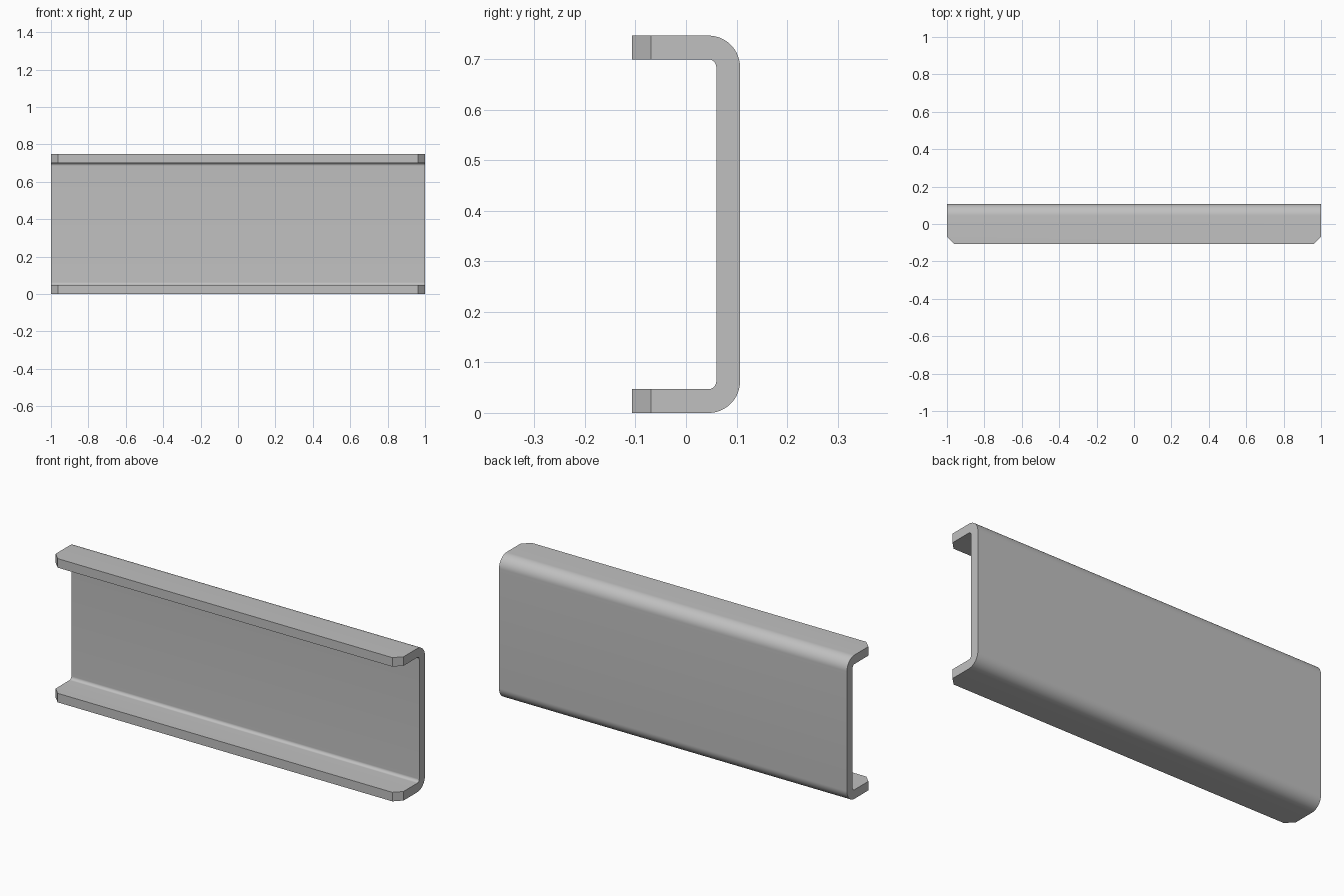
import bpy, bmesh
from math import sin, cos, pi, radians

cube = bpy.data.objects.get("Cube")
if cube:
    bpy.data.objects.remove(cube, do_unlink=True)

LENGTH, DEPTH, HEIGHT = 2.0, 0.214, 0.747
WALL, OUTER_R, CHAMFER = 0.047, 0.0625, 0.038
INNER_R = OUTER_R - WALL
STEPS = 16
FRONT, BACK = -DEPTH / 2, DEPTH / 2

steel = bpy.data.materials.new("steel grey")
steel.use_nodes = True
grey = (0.53, 0.53, 0.53, 1)
steel.diffuse_color = grey
steel.node_tree.nodes["Principled BSDF"].inputs["Base Color"].default_value = grey


def bend(radius, top):
    """Quarter arc from a flange into the web, as (y, z) points."""
    arc = []
    for i in range(STEPS + 1):
        a = pi / 2 * i / STEPS
        z = OUTER_R - radius * cos(a)
        arc.append((BACK - OUTER_R + radius * sin(a), HEIGHT - z if top else z))
    return arc


# C-shaped section: outer skin going up, inner skin coming back down
profile = [(FRONT, 0)] + bend(OUTER_R, False) + bend(OUTER_R, True)[::-1]
profile += [(FRONT, HEIGHT), (FRONT, HEIGHT - WALL)]
profile += bend(INNER_R, True) + bend(INNER_R, False)[::-1] + [(FRONT, WALL)]

# Extrude the section along the length
bm = bmesh.new()
section = bm.faces.new([bm.verts.new((-LENGTH / 2, y, z)) for y, z in profile])
ext = bmesh.ops.extrude_face_region(bm, geom=[section], use_keep_orig=True)
moved = [v for v in ext["geom"] if isinstance(v, bmesh.types.BMVert)]
bmesh.ops.translate(bm, verts=moved, vec=(LENGTH, 0, 0))
bmesh.ops.recalc_face_normals(bm, faces=bm.faces)

# Chamfer the four free corners of the flanges
corners = [e for e in bm.edges
           if all(v.co.y < FRONT + 0.001 for v in e.verts)
           and abs(e.verts[0].co.x - e.verts[1].co.x) < 0.001]
bmesh.ops.bevel(bm, geom=corners, offset=CHAMFER, segments=1, affect='EDGES')
bmesh.ops.recalc_face_normals(bm, faces=bm.faces)

mesh = bpy.data.meshes.new("channel_bar")
bm.to_mesh(mesh)
bm.free()
mesh.materials.append(steel)
bar = bpy.data.objects.new("channel_bar", mesh)
bpy.context.collection.objects.link(bar)

# Smooth the bends, keep the cut edges sharp
bpy.ops.object.select_all(action='DESELECT')
bar.select_set(True)
bpy.context.view_layer.objects.active = bar
bpy.ops.object.shade_smooth_by_angle(angle=radians(30))
